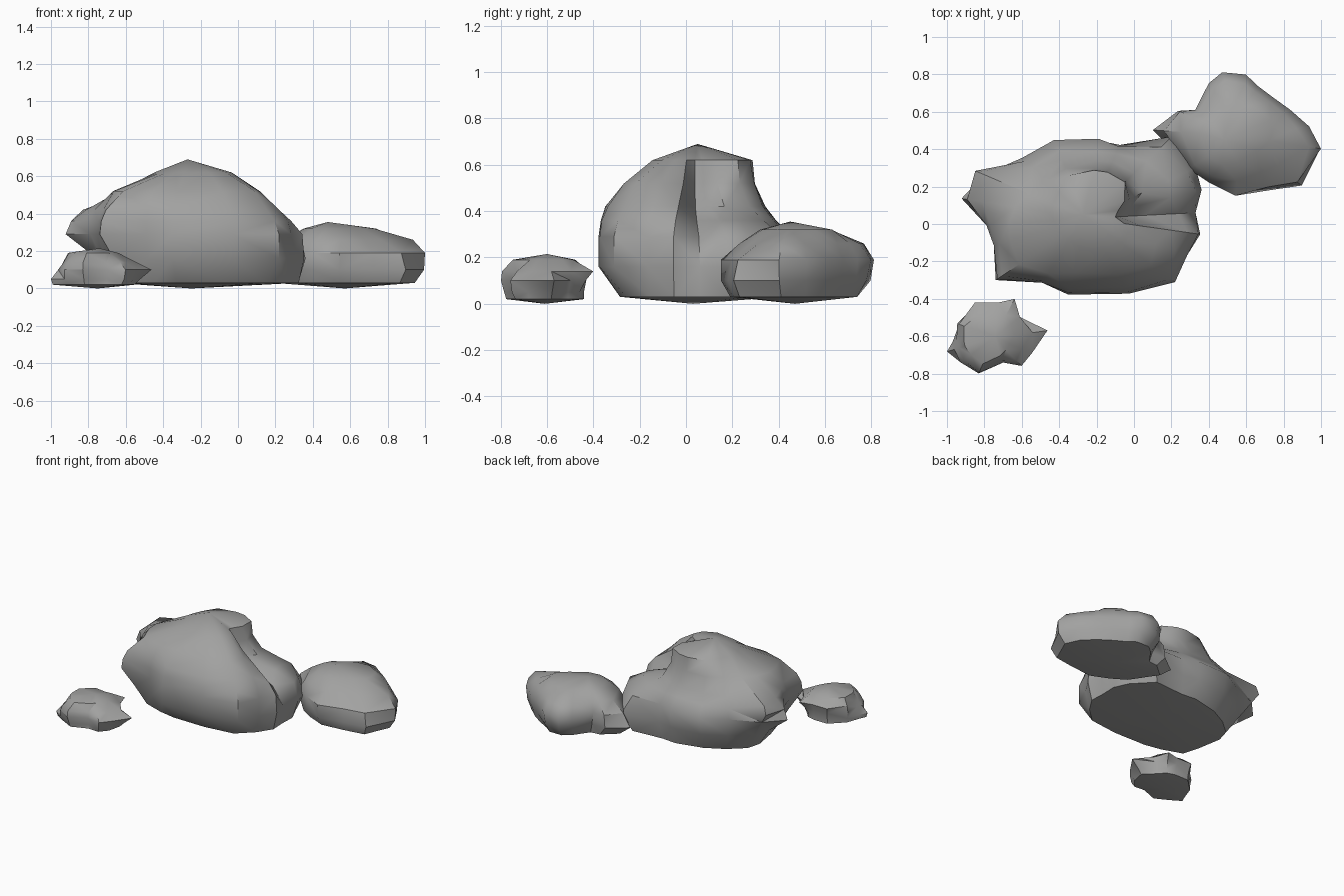
import bpy, bmesh, math

stone = bpy.data.materials.new("grey stone")
stone.diffuse_color = (0.36, 0.36, 0.355, 1)


def rock(name, centre, angles, levels, peak):
    """Loft a rock through uneven rings: levels = [(z, radii per angle), ...]."""
    cx, cy = centre
    bm = bmesh.new()
    rings = []
    for z, radii in levels:
        ring = []
        for a, r in zip(angles, radii):
            t = math.radians(a)
            ring.append(bm.verts.new((cx + r * math.cos(t), cy + r * math.sin(t), z)))
        rings.append(ring)
    top = bm.verts.new(peak)
    bottom = bm.verts.new((cx, cy, 0))
    n = len(angles)
    for i in range(n):
        j = (i + 1) % n
        for lo, hi in zip(rings, rings[1:]):
            # split each quad along its shorter diagonal
            a, b, c, d = lo[i], lo[j], hi[j], hi[i]
            if (a.co - c.co).length < (b.co - d.co).length:
                tris = ((a, b, c), (a, c, d))
            else:
                tris = ((a, b, d), (b, c, d))
            for f in tris:
                bm.faces.new(f)
        bm.faces.new((rings[-1][i], rings[-1][j], top))
        bm.faces.new((rings[0][j], rings[0][i], bottom))
    bmesh.ops.recalc_face_normals(bm, faces=bm.faces)
    me = bpy.data.meshes.new(name)
    bm.to_mesh(me)
    bm.free()
    ob = bpy.data.objects.new(name, me)
    bpy.context.collection.objects.link(ob)
    me.materials.append(stone)
    bpy.ops.object.select_all(action='DESELECT')
    ob.select_set(True)
    bpy.context.view_layer.objects.active = ob
    bpy.ops.object.shade_smooth_by_angle(angle=math.radians(40))
    return ob


# large boulder: high front and left, notch at the right, low lobe at back right
rock("large_boulder", (-0.25, 0.03),
     [3, 14, 25, 44, 66, 82, 113, 137, 157, 171, 184, 196, 214, 235, 256, 299, 324, 340, 352],
     [(0.03, [.57, .59, .58, .55, .40, .38, .36, .38, .42, .42, .40, .40, .42, .35, .32, .36, .49, .54, .58]),
      (0.16, [.58, .63, .64, .63, .43, .42, .43, .45, .51, .51, .48, .48, .50, .41, .42, .46, .58, .57, .61]),
      (0.29, [.49, .60, .59, .55, .42, .43, .455, .475, .60, .68, .54, .52, .59, .42, .42, .46, .58, .57, .60]),
      (0.36, [.31, .46, .48, .44, .38, .36, .39, .45, .65, .65, .54, .52, .58, .42, .41, .45, .55, .55, .54]),
      (0.42, [.20, .24, .32, .35, .33, .31, .34, .40, .63, .57, .52, .49, .55, .41, .39, .42, .50, .50, .45]),
      (0.52, [.17, .19, .25, .29, .29, .27, .29, .30, .34, .39, .42, .43, .44, .36, .30, .34, .42, .39, .30]),
      (0.62, [.15, .17, .22, .28, .27, .26, .25, .21, .20, .20, .18, .17, .16, .15, .16, .20, .23, .23, .20])],
     (-0.27, 0.05, 0.69))

# medium boulder at the back right, with a low toe pointing left
rock("medium_boulder", (0.57, 0.47),
     [8, 28, 50, 72, 85, 106, 121, 150, 158, 176, 212, 236, 265, 299, 321, 351],
     [(0.03, [.33, .27, .24, .24, .27, .28, .26, .24, .30, .38, .30, .27, .28, .30, .38, .38]),
      (0.10, [.36, .29, .26, .28, .31, .34, .32, .26, .36, .47, .32, .30, .32, .33, .42, .43]),
      (0.19, [.37, .30, .27, .285, .33, .355, .33, .28, .35, .41, .33, .30, .32, .31, .39, .435]),
      (0.26, [.30, .26, .24, .25, .28, .31, .29, .26, .29, .32, .29, .26, .24, .22, .25, .37]),
      (0.32, [.17, .18, .17, .17, .16, .16, .16, .18, .20, .22, .21, .18, .14, .11, .12, .16])],
     (0.48, 0.45, 0.355))

# small jagged rock at the front left
rock("small_rock", (-0.75, -0.61),
     [8, 39, 62, 84, 118, 158, 185, 196, 216, 247, 291, 315, 339],
     [(0.02, [.20, .16, .17, .17, .19, .20, .22, .25, .20, .18, .13, .18, .19]),
      (0.05, [.23, .16, .17, .17, .19, .20, .22, .26, .22, .19, .13, .20, .20]),
      (0.10, [.29, .18, .20, .18, .20, .21, .20, .22, .22, .205, .14, .21, .22]),
      (0.14, [.21, .18, .237, .19, .215, .20, .18, .19, .20, .20, .13, .17, .16]),
      (0.19, [.11, .12, .14, .12, .15, .17, .16, .16, .15, .15, .10, .09, .09])],
     (-0.74, -0.60, 0.215))
